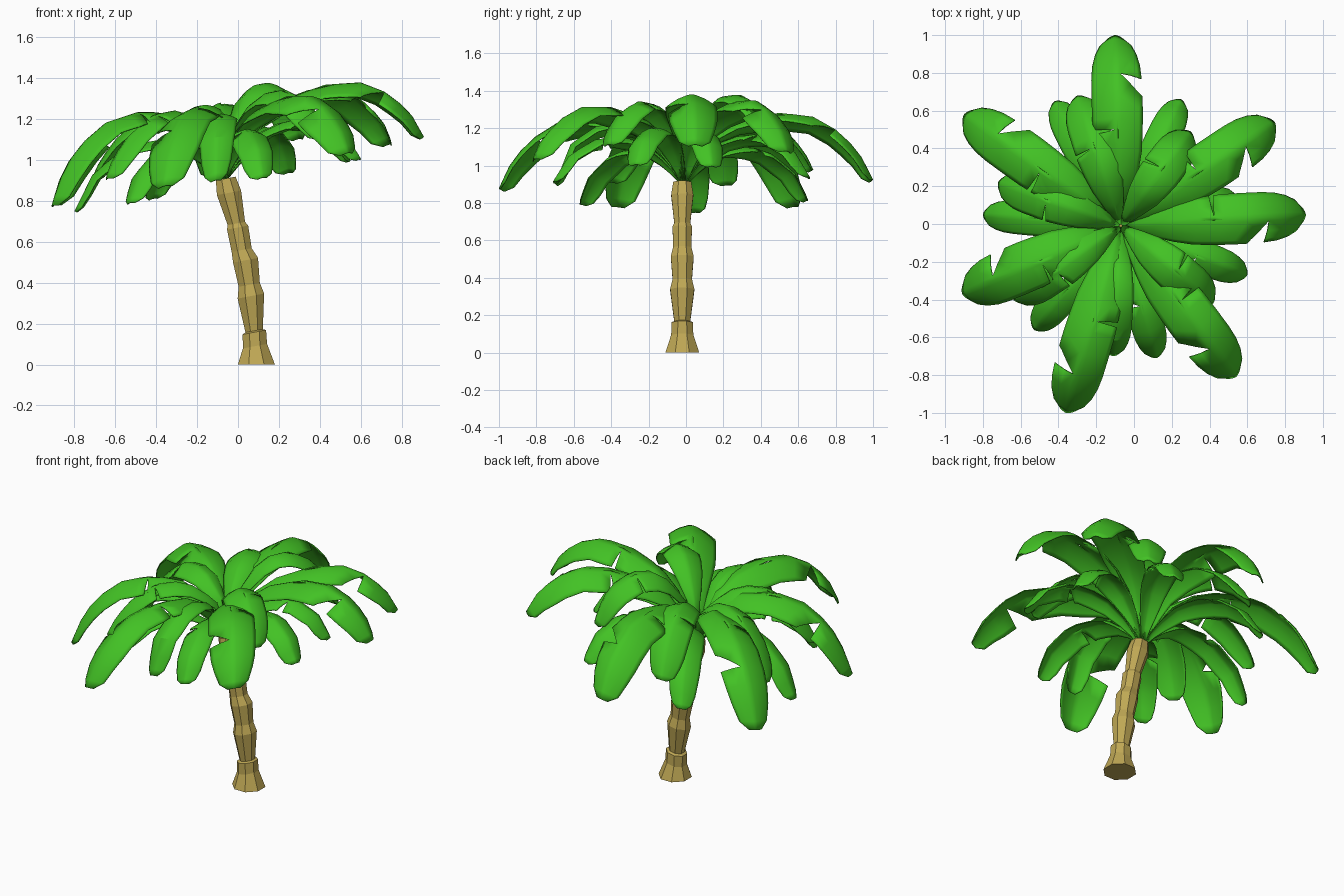
import bpy, bmesh, math
from mathutils import Vector

if "Cube" in bpy.data.objects:
    bpy.data.objects.remove(bpy.data.objects["Cube"])


def material(name, rgb):
    m = bpy.data.materials.new(name)
    m.diffuse_color = (*rgb, 1)
    m.use_nodes = True
    m.node_tree.nodes["Principled BSDF"].inputs["Base Color"].default_value = m.diffuse_color
    return m


BARK = material("bark", (0.52, 0.39, 0.09))
LEAF = material("leaf", (0.055, 0.54, 0.018))
CROWN = Vector((-0.07, -0.01, 0))    # where the fronds meet
TILT = 0.19                          # crown leans with the trunk


def finish(bm, name, mat):
    me = bpy.data.meshes.new(name)
    bm.to_mesh(me)
    bm.free()
    ob = bpy.data.objects.new(name, me)
    bpy.context.collection.objects.link(ob)
    me.materials.append(mat)
    return ob


def lerp(table, s):
    """Piecewise linear lookup of rows (s, value)."""
    for (a, va), (b, vb) in zip(table, table[1:]):
        if s <= b:
            return va + (vb - va) * (s - a) / (b - a)
    return table[-1][1]


# Trunk: stacked, flared eight-sided segments (x, z, radius)
RINGS = [(0.09, 0.0, 0.098), (0.083, 0.09, 0.064), (0.08, 0.158, 0.062),
         (0.079, 0.165, 0.046), (0.063, 0.335, 0.07), (0.055, 0.39, 0.056),
         (0.037, 0.51, 0.066), (0.018, 0.56, 0.053), (-0.002, 0.67, 0.056),
         (-0.008, 0.69, 0.046), (-0.044, 0.84, 0.064), (-0.06, 0.91, 0.052)]
N = 8
bm = bmesh.new()
rings = []
for x, z, r in RINGS:
    lean = 0 if z == 0 else TILT
    ring = []
    for i in range(N):
        a = (i + 0.5) * math.tau / N
        ring.append(bm.verts.new((x + r * math.cos(a), -0.02 + r * math.sin(a),
                                  z + lean * r * math.cos(a))))
    rings.append(ring)
for lo, hi in zip(rings, rings[1:]):
    for i in range(N):
        j = (i + 1) % N
        bm.faces.new((lo[i], lo[j], hi[j], hi[i]))
bm.faces.new(rings[0][::-1])
bm.faces.new(rings[-1])
finish(bm, "trunk", BARK)

# Frond shapes: spine height and half width along the length
SPINES = {
    "outer": [(0, 0.90), (0.06, 1.03), (0.15, 1.16), (0.3, 1.25), (0.5, 1.285),
              (0.68, 1.265), (0.83, 1.18), (0.93, 1.07), (1.0, 0.93)],
    "upper": [(0, 0.92), (0.08, 1.12), (0.25, 1.24), (0.45, 1.295), (0.62, 1.285),
              (0.82, 1.2), (0.93, 1.11), (1.0, 1.02)],
    "lower": [(0, 0.90), (0.12, 1.01), (0.3, 1.11), (0.5, 1.14), (0.7, 1.11),
              (0.88, 1.02), (1.0, 0.88)]}
WIDTH = [(0, 0.16), (0.1, 0.42), (0.2, 0.68), (0.35, 0.9), (0.55, 1), (0.78, 1),
         (0.88, 0.94), (0.95, 0.8), (0.985, 0.6), (1, 0.28)]
ROWS = (0, 0.07, 0.15, 0.28, 0.42, 0.56, 0.68, 0.8, 0.88, 0.94, 0.98, 1)
COLS = (0, 0.15, 0.55, 0.85, 1)
# Tears in each edge: (position, backward sweep of the near lip)
TEARS = {"outer": {1: [(0.5, 0.03)], -1: [(0.8, 0.1)]},
         "upper": {1: [(0.6, 0.04)], -1: []},
         "lower": {1: [], -1: [(0.6, 0.06)]}}


def frond(name, kind, tip, half, lift):
    out = Vector((tip[0], tip[1], 0)) - CROWN
    reach = out.length
    out.normalize()
    left = Vector((-out.y, out.x, 0))
    spine = SPINES[kind]

    def point(s, u, side):
        s = min(max(s, 0), 1)
        r = 0.01 + s * 0.99
        lo, hi = max(r - 0.04, 0), min(r + 0.04, 1)
        slope = (lerp(spine, hi) - lerp(spine, lo)) / ((hi - lo) * reach)
        normal = (Vector((0, 0, 1)) - out * slope).normalized()
        w = half * lerp(WIDTH, s)
        p = CROWN + out * r * reach + left * side * w * u - normal * w * 0.48 * u ** 1.7
        p.z += lerp(spine, r) + TILT * (p.x - CROWN.x)
        p.z += lift * min(1, r * 3, (1 - r) * 6 + 0.3)
        return p

    bm = bmesh.new()
    for side in (1, -1):
        cuts = [(0, 0)] + TEARS[kind][side] + [(1, 0)]
        for (s0, _), (s1, sweep) in zip(cuts, cuts[1:]):
            rows = [s0] + [s for s in ROWS if s0 + 0.01 < s < s1 - 0.01] + [s1]
            grid = []
            for s in rows:
                t = (s - s0) / (s1 - s0)
                grid.append([bm.verts.new(point(
                    s - t * sweep * max(0, u - 0.15) / 0.85, u, side)) for u in COLS])
            for a, b in zip(grid, grid[1:]):
                for k in range(len(COLS) - 1):
                    q = (a[k], b[k], b[k + 1], a[k + 1])
                    bm.faces.new(q if side == -1 else q[::-1])
    # Weld the halves along the midrib and the patches at each tear root
    bmesh.ops.remove_doubles(bm, verts=bm.verts, dist=0.0003)
    bmesh.ops.recalc_face_normals(bm, faces=bm.faces)
    if sum(f.normal.z * f.calc_area() for f in bm.faces) < 0:
        bmesh.ops.reverse_faces(bm, faces=bm.faces)
    ob = finish(bm, name, LEAF)
    ob.modifiers.new("thickness", "SOLIDIFY").thickness = 0.006
    return ob


# Frond tips seen from above (x, y, lift), by tier
TIERS = [
    ("outer", 0.135, [(-0.1, 1.0, 0), (0.745, 0.54, -0.02), (0.91, 0.05, -0.01),
                      (0.54, -0.81, -0.03), (-0.36, -1.0, 0), (-0.91, -0.37, 0.03),
                      (-0.9, 0.58, 0.03)]),
    ("upper", 0.11, [(0.3, 0.49, 0.05), (-0.72, 0.22, 0), (-0.64, -0.4, 0),
                     (0.42, -0.42, 0), (-0.3, 0.68, 0)]),
    ("lower", 0.09, [(-0.8, 0.05, 0.03), (-0.53, -0.56, 0), (-0.11, -0.7, 0.1),
                     (0.12, -0.71, 0), (0.6, -0.27, 0), (0.55, 0.14, 0),
                     (0.25, 0.66, 0), (-0.42, 0.65, 0)])]
fronds = []
for kind, half, tips in TIERS:
    for i, (x, y, lift) in enumerate(tips):
        fronds.append(frond(f"{kind}_frond_{i + 1}", kind, (x, y), half, lift))

bpy.ops.object.select_all(action='DESELECT')
for ob in fronds:
    ob.select_set(True)
bpy.context.view_layer.objects.active = fronds[0]
bpy.ops.object.shade_smooth_by_angle(angle=math.radians(30))
